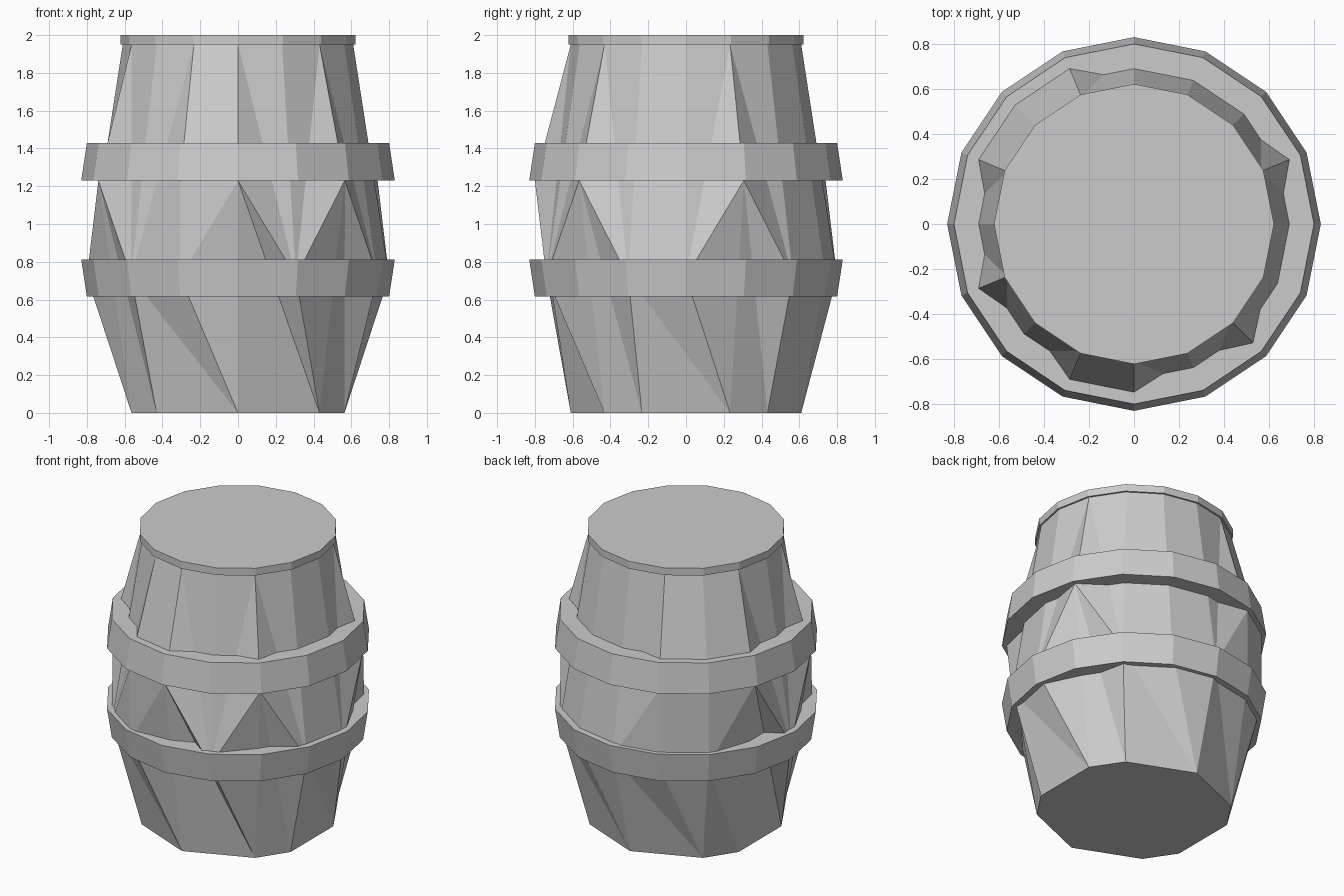
import bpy, bmesh, math

if "Cube" in bpy.data.objects:
    bpy.data.objects.remove(bpy.data.objects["Cube"])

N = 16


def point(k, r, z):
    a = 2 * math.pi * k / N
    return (r * math.cos(a), r * math.sin(a), z)


def finish(bm, name):
    bmesh.ops.recalc_face_normals(bm, faces=bm.faces)
    mesh = bpy.data.meshes.new(name)
    bm.to_mesh(mesh)
    bm.free()
    obj = bpy.data.objects.new(name, mesh)
    bpy.context.collection.objects.link(obj)
    return obj


# Sixteen-sided tapered band
def band(name, z0, z1, r0, r1):
    bm = bmesh.new()
    low = [bm.verts.new(point(k, r0, z0)) for k in range(N)]
    top = [bm.verts.new(point(k, r1, z1)) for k in range(N)]
    for k in range(N):
        j = (k + 1) % N
        bm.faces.new((low[k], low[j], top[j], top[k]))
    bm.faces.new(top)
    bm.faces.new(low[::-1])
    return finish(bm, name)


band("lower_hoop", 0.615, 0.812, 0.80, 0.83)
band("upper_hoop", 1.23, 1.43, 0.83, 0.80)
band("top_rim", 1.95, 2.0, 0.622, 0.622)

# Faceted barrel body: each column bulges at the upper hoop, the lower hoop, or both
UPPER = {1, 5, 6, 7, 9, 11, 12, 14}
LOWER = {0, 2, 3, 4, 5, 6, 8, 10, 11, 13, 15}
BASE = {1, 2, 4, 6, 7, 9, 10, 12, 14, 15}

bm = bmesh.new()
top = [bm.verts.new(point(k, 0.61, 1.95)) for k in range(N)]
high = {k: bm.verts.new(point(k, 0.80, 1.23)) for k in sorted(UPPER)}
low = {k: bm.verts.new(point(k, 0.80, 0.72)) for k in sorted(LOWER)}
base = {k: bm.verts.new(point(k, 0.61, 0.0)) for k in sorted(BASE)}


def tri(a, b, c):
    if len({a, b, c}) == 3:
        bm.faces.new((a, b, c))


for k in range(N):
    j = (k + 1) % N
    u0, u1 = high.get(k, low.get(k)), high.get(j, low.get(j))
    d0, d1 = low.get(k, high.get(k)), low.get(j, high.get(j))
    b0 = base.get(k, base.get((k + 1) % N))
    b1 = base.get(j, base.get((j + 1) % N))
    # Upper staves
    if j in UPPER and k not in UPPER:
        tri(top[k], u0, top[j])
        tri(u0, u1, top[j])
    else:
        tri(top[k], u0, u1)
        tri(top[k], u1, top[j])
    # Middle staves
    tri(u0, d0, d1)
    tri(u0, d1, u1)
    # Lower staves
    tri(d0, b0, b1)
    tri(d0, b1, d1)

bm.faces.new(top)
bm.faces.new([base[k] for k in sorted(BASE, reverse=True)])
finish(bm, "barrel_body")
